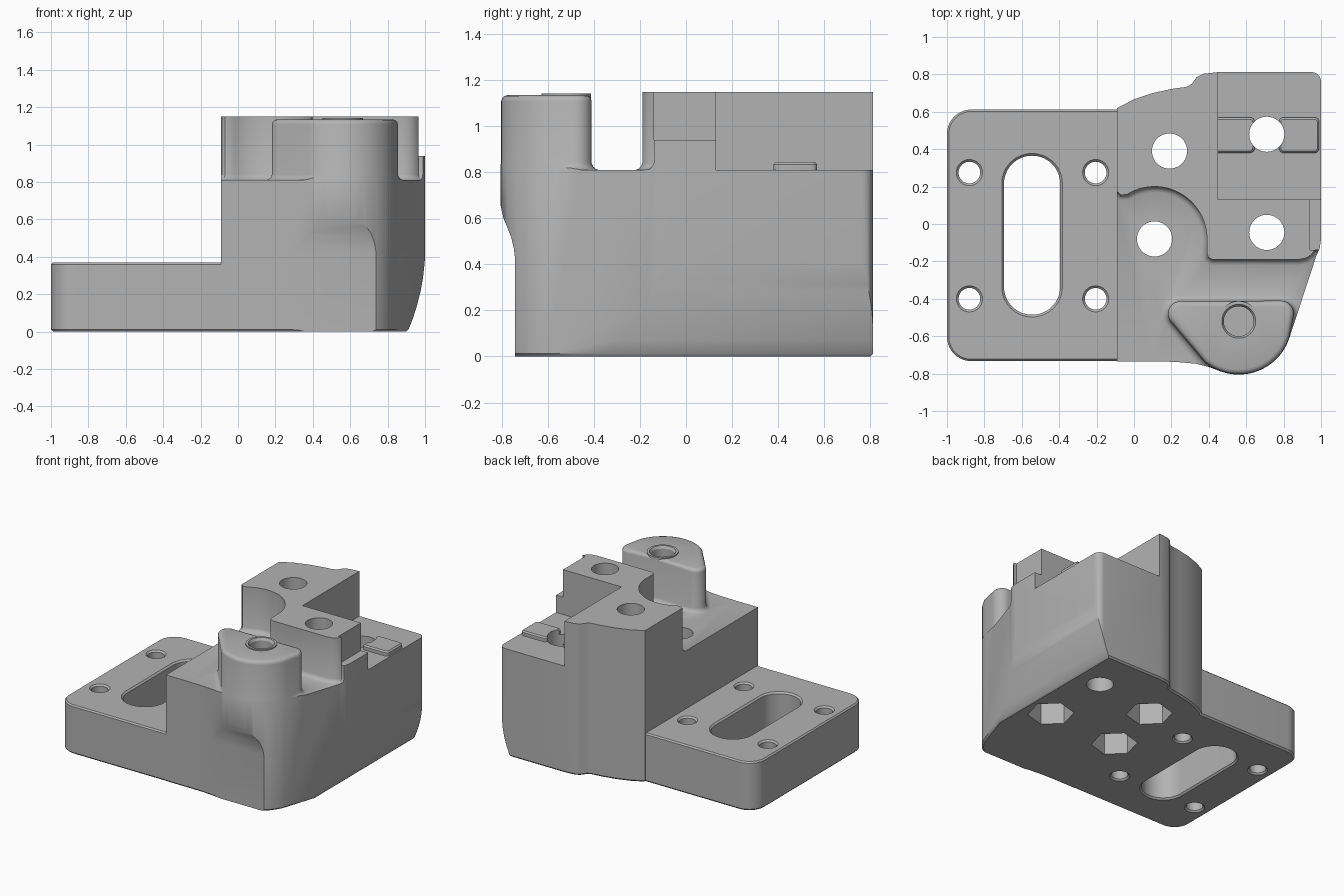
import bpy, bmesh
from math import cos, sin, radians, pi
from mathutils import Matrix, Vector

if "Cube" in bpy.data.objects:
    bpy.data.objects.remove(bpy.data.objects["Cube"], do_unlink=True)


def arc(cx, cy, r, a0, a1, n=16):
    return [(cx + r * cos(radians(a0 + (a1 - a0) * i / n)),
             cy + r * sin(radians(a0 + (a1 - a0) * i / n))) for i in range(n + 1)]


def circle(x, y, r, n=40):
    return arc(x, y, r, 0, 360 - 360 / n, n - 1)


def round_rect(x0, x1, y0, y1, r, n=10):
    return (arc(x1 - r, y1 - r, r, 0, 90, n) + arc(x0 + r, y1 - r, r, 90, 180, n)
            + arc(x0 + r, y0 + r, r, 180, 270, n) + arc(x1 - r, y0 + r, r, 270, 360, n))


def offset(pts, d):
    """Move a counter-clockwise outline outwards by d."""
    out = []
    for i, p in enumerate(pts):
        e0 = (p - pts[i - 1]).normalized()
        e1 = (pts[(i + 1) % len(pts)] - p).normalized()
        n0, n1 = Vector((e0.y, -e0.x)), Vector((e1.y, -e1.x))
        out.append(p + (n0 + n1) * d / max(0.4, 1 + n0.dot(n1)))
    return out


def loft(name, outline, layers, matrix=None):
    """Stack an outline through (height, offset) layers into a closed solid."""
    pts = []
    for p in map(Vector, outline):
        if not pts or (p - pts[-1]).length > 1e-4:
            pts.append(p)
    if (pts[0] - pts[-1]).length < 1e-4:
        pts.pop()
    if sum(pts[i - 1].cross(p) for i, p in enumerate(pts)) < 0:
        pts.reverse()
    bm = bmesh.new()
    rings = [[bm.verts.new((p.x, p.y, z)) for p in offset(pts, d)] for z, d in layers]
    bm.faces.new(rings[0][::-1])
    bm.faces.new(rings[-1])
    for a, b in zip(rings, rings[1:]):
        for i in range(len(a)):
            bm.faces.new((a[i - 1], a[i], b[i], b[i - 1]))
    if matrix:
        bm.transform(matrix)
    bmesh.ops.recalc_face_normals(bm, faces=bm.faces)
    mesh = bpy.data.meshes.new(name)
    bm.to_mesh(mesh)
    bm.free()
    obj = bpy.data.objects.new(name, mesh)
    bpy.context.scene.collection.objects.link(obj)
    return obj


def box(name, x0, x1, y0, y1, z0, z1):
    return loft(name, [(x0, y0), (x1, y0), (x1, y1), (x0, y1)], [(z0, 0), (z1, 0)])


def combine(target, other, operation="DIFFERENCE"):
    mod = target.modifiers.new("combine", "BOOLEAN")
    mod.object, mod.operation, mod.solver = other, operation, "EXACT"
    bpy.context.view_layer.objects.active = target
    bpy.ops.object.modifier_apply(modifier=mod.name)
    bpy.data.objects.remove(other, do_unlink=True)


TOP, DECK, PLATE = 1.15, 0.81, 0.37
flare = [(DECK - .02, .03), (DECK, .03), (DECK + .005, .018), (DECK + .014, .007), (DECK + .03, 0)]

# Main block column
outline = ([(-.09, .62), (0, .667), (.1, .7), (.2, .722), (.28, .733), (.31, .75),
            (.335, .785), (.37, .803), (.45, .812)]
           + arc(.95, .762, .05, 90, 0, 8) + [(1, -.08), (.993, -.13), (.975, -.17)]
           + arc(.56, -.52, .285, -18, -110, 20)
           + [(.4, -.764), (.33, -.747), (.22, -.737), (.1, -.735), (-.09, -.735)])
body = loft("bracket_body", outline, [(0, -.012), (.012, 0), (TOP, 0)])

# Rear tower and front boss are what remains above the deck
void = box("void", -2, 2, -2, 2, DECK, 1.6)
tower_outline = ([(1.5, 1.5), (-.5, 1.5), (-.5, .17), (-.085, .17), (-.07, .155)]
                 + arc(.11, -.08, .28, 122, 0, 24)
                 + [(.39, -.155), (.397, -.178), (.42, -.19), (.88, -.19), (.92, -.182),
                    (.95, -.162), (.965, -.14), (1.5, -.14)])
combine(void, loft("tower", tower_outline, flare + [(1.8, 0)]))
boss_outline = (arc(.56, -.52, .283, -18, -130, 24) + arc(.25, -.48, .068, 230, 90, 12)
                + arc(.785, -.48, .07, 90, -18, 10))
combine(void, loft("boss", boss_outline,
                   flare + [(1.108, 0), (1.122, -.004), (1.131, -.013), (1.135, -.027)]))
combine(body, void)

# Lower pocket behind the tower arm, and the stepped arm end
combine(body, box("pocket", .45, 1.5, .13, 1.5, DECK, 1.6))
combine(body, box("arm_step", .94, 1.5, -.14, .2, .94, 1.6))

# Front face eases out into the boss; outer side curves in at the foot
along_x = Matrix(((0, 0, 1, 0), (1, 0, 0, 0), (0, 1, 0, 0), (0, 0, 0, 1)))
along_y = Matrix(((1, 0, 0, 0), (0, 0, 1, 0), (0, 1, 0, 0), (0, 0, 0, 1)))
front_profile = [(-1.2, -.1), (-.742, -.1), (-.742, .42), (-.748, .47), (-.76, .52),
                 (-.778, .565), (-.793, .6), (-.802, .64), (-.81, .68), (-1.2, .68)]
combine(body, loft("front_cut", front_profile, [(-.5, 0), (1.5, 0)], along_x))
side_profile = [(.86, -.05), (.898, 0), (.912, .012), (.935, .07), (.957, .14), (.975, .21),
                (.988, .28), (.996, .35), (1.002, .42), (1.4, .42), (1.4, -.05)]
combine(body, loft("side_cut", side_profile, [(-1.5, 0), (1.5, 0)], along_y))

# Mounting plate
plate = loft("plate", round_rect(-1, .2, -.733, .612, .13),
             [(0, -.012), (.012, 0), (PLATE - .01, 0), (PLATE, -.01)])
combine(plate, box("plate_trim", -.05, 1, -2, 2, -1, 1))
combine(body, plate, "UNION")

# Locating keys in the pocket
for x0, x1 in ((.43, .645), (.775, .99)):
    key = loft("key", round_rect(x0, x1, .38, .57, .025, 4),
               [(.7, 0), (.835, 0), (.845, -.01)])
    combine(body, key, "UNION")

# Raised ring on the boss
combine(body, loft("ring", circle(.56, -.52, .108), [(1.0, 0), (1.143, 0)]), "UNION")
combine(body, loft("boss_hole", circle(.56, -.52, .08), [(.7, 0), (1.125, 0), (1.15, .015)]))

# Slot and screw holes in the plate
rim = [(-.1, .012), (0, .012), (.012, 0), (PLATE - .012, 0), (PLATE, .012), (PLATE + .03, .012)]
combine(body, loft("slot", round_rect(-.695, -.395, -.485, .365, .149, 14), rim))
for x in (-.88, -.205):
    for y in (.275, -.4):
        hole = circle(x, y, .058, 32)
        # Stay below the block's overhanging side
        combine(body, loft("screw_hole", hole, rim))

# Bolt holes with hexagonal nut pockets underneath
for x, y, nut in ((.19, .39, True), (.11, -.08, True), (.71, -.045, True), (.71, .48, False)):
    combine(body, loft("bolt_hole", circle(x, y, .094), [(-.2, 0), (1.5, 0)]))
    if nut:
        hexagon = arc(x, y, .16, 15, 315, 5)
        combine(body, loft("nut_pocket", hexagon, [(-.1, 0), (.3, 0)]))

# Single grey finish
grey = bpy.data.materials.new("plain_grey")
grey.use_nodes = True
colour = (.45, .45, .45, 1)
grey.diffuse_color = colour
grey.node_tree.nodes["Principled BSDF"].inputs["Base Color"].default_value = colour
body.data.materials.clear()
body.data.materials.append(grey)
for face in body.data.polygons:
    face.material_index = 0

bpy.ops.object.select_all(action="DESELECT")
body.select_set(True)
bpy.context.view_layer.objects.active = body
bpy.ops.object.shade_smooth_by_angle(angle=radians(30))
